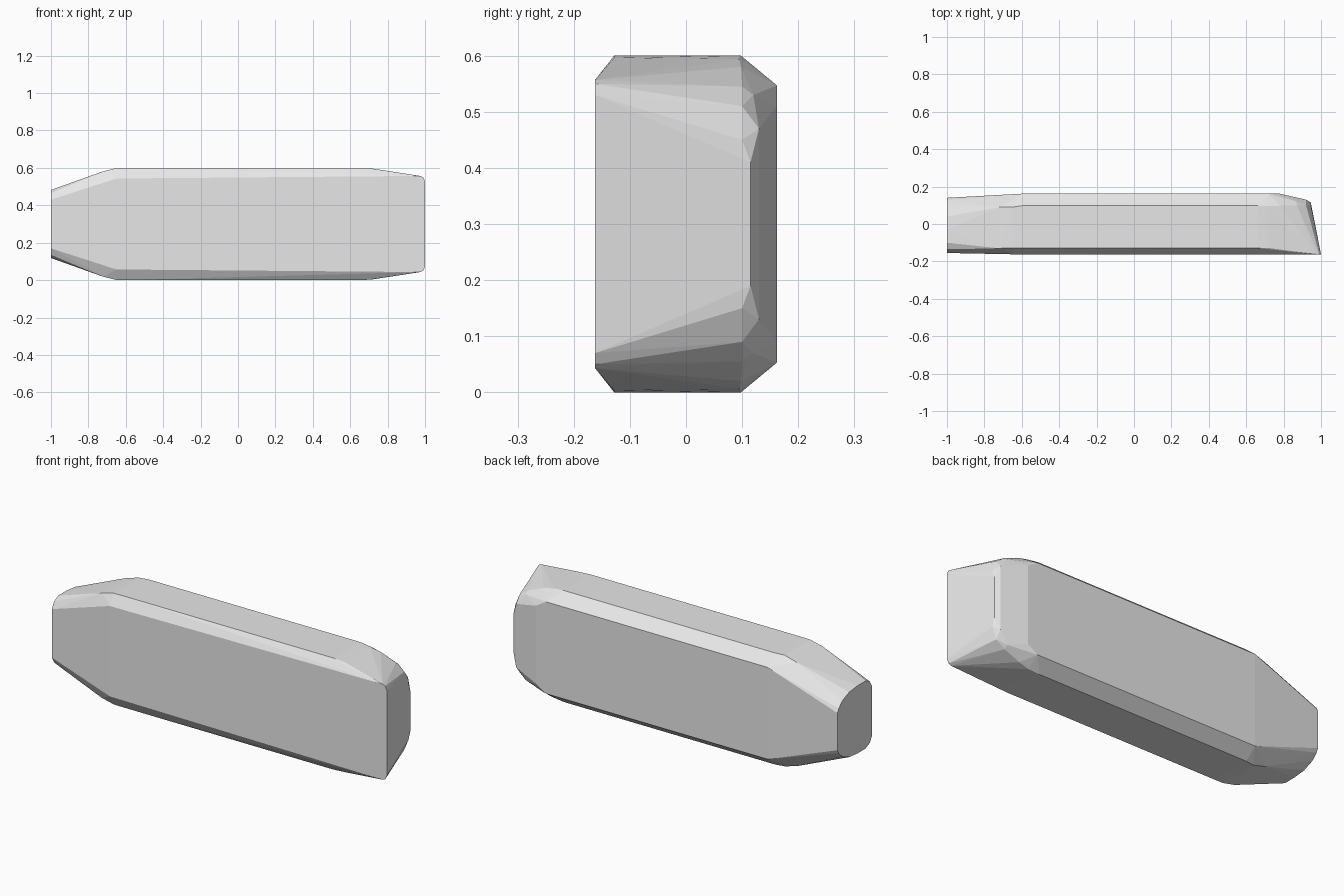
import bpy, bmesh, math

if "Cube" in bpy.data.objects:
    bpy.data.objects.remove(bpy.data.objects["Cube"])

MID = 0.3  # the body is symmetrical about this height

# cross-section stations: x -> (y, half height) pairs, mirrored in z
STATIONS = [
    (-1.00, [(-0.155, 0.13), (-0.135, 0.165), (-0.10, 0.182), (-0.03, 0.182),
             (0.04, 0.175), (0.10, 0.15), (0.13, 0.12), (0.14, 0.10)]),
    (-0.72, [(-0.13, 0.282), (0.09, 0.28)]),
    (-0.65, [(-0.162, 0.243), (-0.128, 0.299), (0.09, 0.299)]),
    (-0.60, [(-0.128, 0.3), (0.098, 0.3), (0.162, 0.247)]),
    (0.66, [(-0.128, 0.3), (0.098, 0.3)]),
    (0.72, [(-0.128, 0.296), (0.095, 0.294), (0.162, 0.247)]),
    (0.78, [(0.098, 0.28), (0.162, 0.21)]),
    (0.87, [(0.10, 0.245), (0.12, 0.23)]),
    (0.92, [(0.10, 0.21), (0.13, 0.17)]),
    (0.945, [(0.10, 0.15), (0.115, 0.11)]),
    (0.975, [(-0.162, 0.257)]),
    (0.99, [(-0.162, 0.25)]),
    (1.00, [(-0.162, 0.23)]),
]

# one closed faceted body wrapped around the stations
bm = bmesh.new()
for x, ring in STATIONS:
    for y, h in ring:
        for s in (-1, 1):
            bm.verts.new((x, y, MID + s * h))
res = bmesh.ops.convex_hull(bm, input=bm.verts[:])
loose = [v for v in bm.verts if not v.link_faces]
bmesh.ops.delete(bm, geom=loose, context='VERTS')
bmesh.ops.dissolve_limit(bm, angle_limit=math.radians(0.5),
                         verts=bm.verts[:], edges=bm.edges[:])
bmesh.ops.recalc_face_normals(bm, faces=bm.faces[:])
mesh = bpy.data.meshes.new("tapered_body")
bm.to_mesh(mesh)
bm.free()

# plain grey
grey = bpy.data.materials.new("light_grey")
grey.diffuse_color = (0.8, 0.8, 0.8, 1)
grey.use_nodes = True
grey.node_tree.nodes["Principled BSDF"].inputs["Base Color"].default_value = grey.diffuse_color
mesh.materials.append(grey)
body = bpy.data.objects.new("tapered_body", mesh)
bpy.context.collection.objects.link(body)
